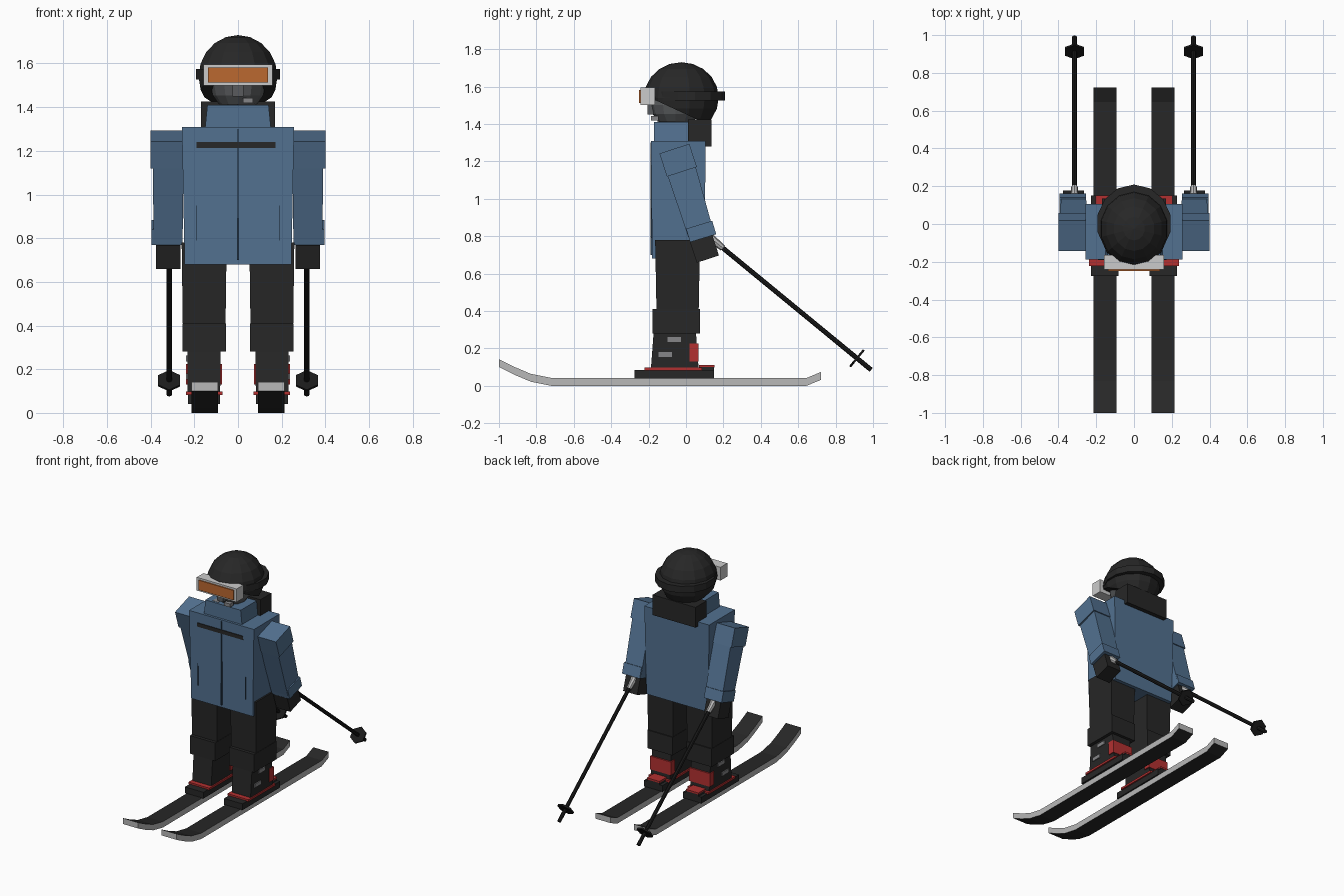
import bpy, bmesh
from math import radians, atan2
from mathutils import Vector, Matrix

old = bpy.data.objects.get("Cube")
if old:
    bpy.data.objects.remove(old, do_unlink=True)


def material(name, r, g, b):
    m = bpy.data.materials.new(name)
    m.use_nodes = True
    m.diffuse_color = (r, g, b, 1)
    m.node_tree.nodes["Principled BSDF"].inputs["Base Color"].default_value = (r, g, b, 1)
    return m


BLUE = material("jacket_blue", 0.085, 0.165, 0.28)
DARK = material("trouser_black", 0.02, 0.02, 0.02)
BLACK = material("gear_black", 0.011, 0.011, 0.011)
GREY = material("metal_grey", 0.48, 0.48, 0.48)
WHITE = material("goggle_white", 0.6, 0.6, 0.6)
ORANGE = material("lens_orange", 0.5, 0.14, 0.03)
RED = material("boot_red", 0.45, 0.03, 0.03)
FACE = material("mask_grey", 0.1, 0.105, 0.11)
BUCKLE = material("buckle_grey", 0.24, 0.24, 0.25)
SEAM = material("seam_blue", 0.03, 0.06, 0.1)


def finish(name, bm, *mats):
    bmesh.ops.recalc_face_normals(bm, faces=bm.faces)
    mesh = bpy.data.meshes.new(name)
    bm.to_mesh(mesh)
    bm.free()
    for m in mats:
        mesh.materials.append(m)
    ob = bpy.data.objects.new(name, mesh)
    bpy.context.collection.objects.link(ob)


def block(name, mat, centre, size, taper=(1, 1), tilt=0):
    """Box whose lower end is scaled by taper, tilted about x."""
    bm = bmesh.new()
    bmesh.ops.create_cube(bm, size=1)
    for v in bm.verts:
        low = v.co.z < 0
        v.co = Vector([a * b for a, b in zip(v.co, size)])
        if low:
            v.co.x *= taper[0]
            v.co.y *= taper[1]
    bm.transform(Matrix.Translation(centre) @ Matrix.Rotation(radians(tilt), 4, "X"))
    finish(name, bm, mat)


def span(name, mat, x, y, z, taper=(1, 1)):
    """Upright block given by its ranges."""
    ranges = (x, y, z)
    block(name, mat, [sum(r) / 2 for r in ranges],
          [abs(r[1] - r[0]) for r in ranges], taper)


def rod(name, mat, a, b, r1, r2, sides):
    d = b - a
    bm = bmesh.new()
    bmesh.ops.create_cone(bm, cap_ends=True, segments=sides, radius1=r1, radius2=r2, depth=d.length)
    tilt = atan2(-d.y, d.z)
    bm.transform(Matrix.Translation((a + b) / 2) @ Matrix.Rotation(tilt, 4, "X"))
    finish(name, bm, mat)


def ball(name, mat, centre, radii, segments, rings, cut=None):
    """Faceted ellipsoid, optionally cut off below a plane."""
    bm = bmesh.new()
    bmesh.ops.create_uvsphere(bm, u_segments=segments, v_segments=rings, radius=1)
    bm.transform(Matrix.Translation(centre) @ Matrix.Diagonal((*radii, 1)))
    if cut:
        geom = bm.verts[:] + bm.edges[:] + bm.faces[:]
        bmesh.ops.bisect_plane(bm, geom=geom, plane_co=cut[0], plane_no=cut[1], clear_inner=True)
        bmesh.ops.holes_fill(bm, edges=[e for e in bm.edges if e.is_boundary])
    finish(name, bm, mat)


# Jacket
span("torso", BLUE, (-0.257, 0.257), (-0.187, 0.105), (0.68, 1.31), (0.95, 0.96))
span("collar", BLUE, (-0.14, 0.14), (-0.17, 0.03), (1.3, 1.41), (1.08, 1))
span("hood", DARK, (-0.17, 0.17), (0.01, 0.135), (1.28, 1.425))
span("chest_stripe", DARK, (-0.19, 0.172), (-0.191, -0.183), (1.213, 1.24))
span("front_zip", SEAM, (-0.004, 0.004), (-0.19, -0.181), (0.7, 1.3))

# Head
ball("helmet", DARK, (0, -0.025, 1.54), (0.185, 0.2, 0.19), 14, 10,
     ((0, -0.17, 1.53), (0, 0.42, 0.91)))
ball("face_mask", FACE, (0, -0.055, 1.5), (0.125, 0.135, 0.12), 12, 8)
strap = bmesh.new()
bmesh.ops.create_cone(strap, cap_ends=True, segments=14, radius1=1, radius2=1, depth=0.048)
strap.transform(Matrix.Translation((0, 0.003, 1.55)) @ Matrix.Diagonal((0.198, 0.206, 1, 1)))
finish("goggle_strap", strap, DARK)
span("goggle_frame", WHITE, (-0.158, 0.158), (-0.242, -0.165), (1.5, 1.595))
span("goggle_lens", ORANGE, (-0.138, 0.138), (-0.25, -0.241), (1.512, 1.582))
span("nose_cover", FACE, (-0.025, 0.025), (-0.205, -0.16), (1.45, 1.51))
for x, y, z in ((-0.07, -0.145, 1.4), (0.045, -0.178, 1.43), (0.075, -0.145, 1.395)):
    span("mask_vent", BUCKLE, (x - 0.023, x + 0.023), (y - 0.01, y + 0.03), (z - 0.012, z + 0.012))

# Ski profile: underside points as (y, z)
SKI = [(-1, 0.1), (-0.92, 0.06), (-0.83, 0.022), (-0.72, 0), (0.645, 0), (0.722, 0.032)]


def ski(name, x):
    bm = bmesh.new()
    outline = SKI + [(y, z + 0.042) for y, z in reversed(SKI)]
    n = len(SKI)
    rows = [[bm.verts.new((x + h, y, z)) for y, z in outline] for h in (-0.061, 0.061)]
    # Dark top and base, grey ends
    for i in range(2 * n):
        j = (i + 1) % (2 * n)
        f = bm.faces.new((rows[0][i], rows[0][j], rows[1][j], rows[1][i]))
        f.material_index = 1 if i % n == n - 1 else 0
    # Grey side edges
    for row in rows:
        for i in range(n - 1):
            f = bm.faces.new((row[i], row[i + 1], row[2 * n - 2 - i], row[2 * n - 1 - i]))
            f.material_index = 1
    finish(name, bm, DARK, GREY)


for s, side in ((1, "left"), (-1, "right")):
    def name(part):
        return f"{side}_{part}"

    def pair(part, mat, x, y, z, taper=(1, 1)):
        span(name(part), mat, (s * x[0], s * x[1]), y, z, taper)

    # Arm
    block(name("shoulder"), BLUE, (s * 0.323, -0.042, 1.206), (0.155, 0.168, 0.13), tilt=18)
    block(name("sleeve"), BLUE, (s * 0.32, 0.025, 0.99), (0.14, 0.158, 0.37), (0.95, 0.88), tilt=17)
    block(name("cuff"), BLUE, (s * 0.325, 0.081, 0.825), (0.14, 0.146, 0.075), tilt=17)
    block(name("glove"), DARK, (s * 0.32, 0.099, 0.732), (0.112, 0.125, 0.115), tilt=18)
    pair("pocket_zip", SEAM, (0.187, 0.193), (-0.188, -0.18), (0.79, 0.95))

    # Leg
    pair("trouser_leg", DARK, (0.052, 0.258), (-0.165, 0.075), (0.4, 0.78), (0.95, 0.94))
    pair("trouser_cuff", DARK, (0.055, 0.255), (-0.18, 0.075), (0.28, 0.41))

    # Boot
    pair("boot", DARK, (0.08, 0.232), (-0.172, 0.052), (0.09, 0.3), (0.98, 1.14))
    pair("boot_heel_shell", RED, (0.073, 0.237), (0.02, 0.068), (0.13, 0.225))
    pair("boot_sole", RED, (0.072, 0.238), (-0.222, 0.085), (0.082, 0.097))
    pair("upper_buckle", BUCKLE, (0.225, 0.238), (-0.1, -0.027), (0.235, 0.262))
    pair("lower_buckle", BUCKLE, (0.225, 0.238), (-0.147, -0.075), (0.153, 0.18))

    # Binding and ski
    pair("binding", DARK, (0.082, 0.228), (-0.275, 0.15), (0.04, 0.085))
    pair("binding_heel", DARK, (0.105, 0.205), (0.07, 0.15), (0.08, 0.1))
    pair("binding_lever", RED, (0.105, 0.205), (0.07, 0.152), (0.098, 0.11))
    ski(name("ski"), s * 0.153)

    # Pole
    x = s * 0.315
    top, tip = Vector((x, 0.12, 0.8)), Vector((x, 0.99, 0.085))
    along = (tip - top).normalized()
    hub = Vector((x, 0.914, 0.147))
    rod(name("pole_shaft"), BLACK, top, tip, 0.013, 0.013, 8)
    rod(name("pole_grip"), GREY, top, top + along * 0.1, 0.024, 0.017, 8)
    rod(name("pole_basket"), BLACK, hub - along * 0.006, hub + along * 0.006, 0.058, 0.058, 6)
